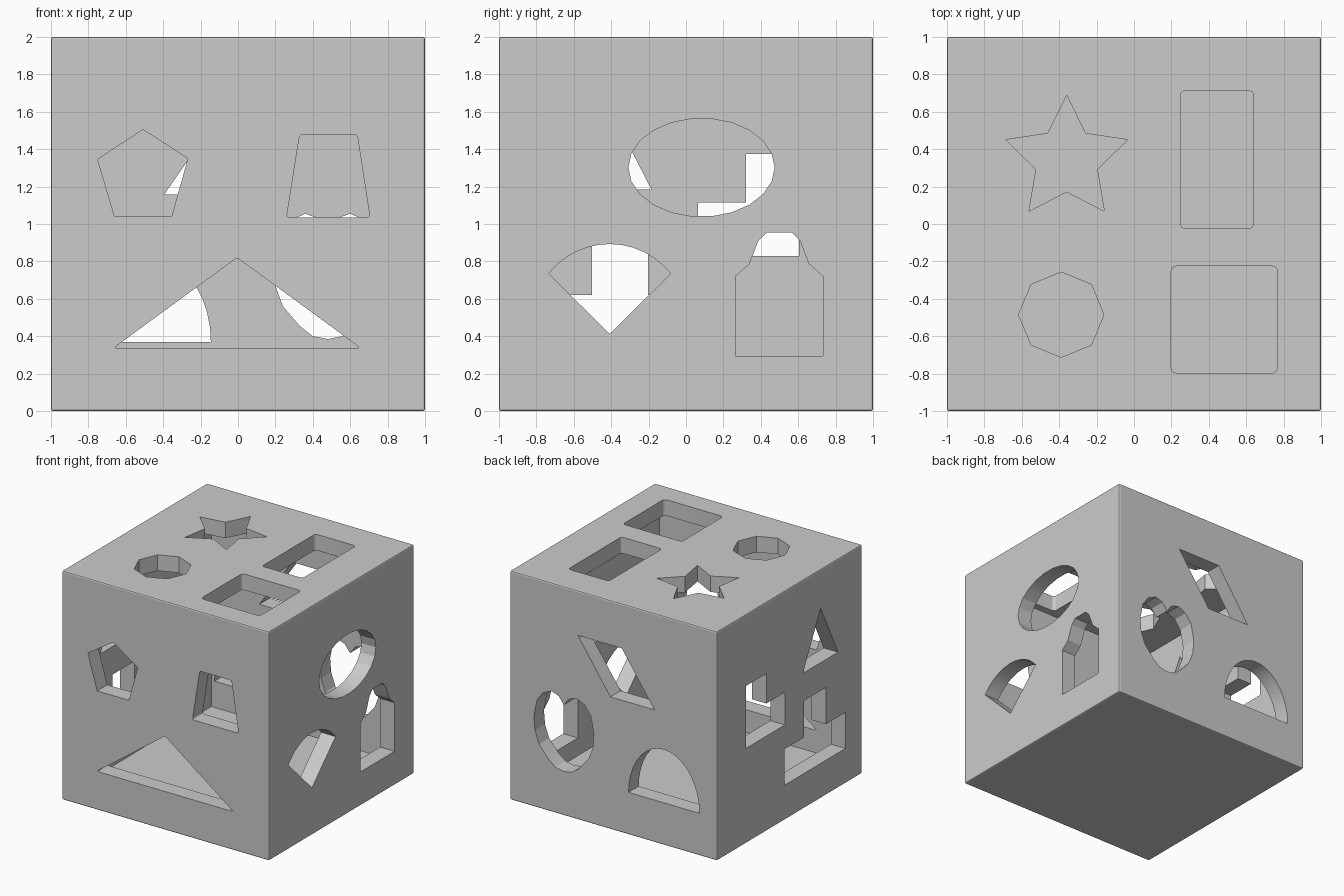
import bpy, bmesh, math
from mathutils import Vector

if "Cube" in bpy.data.objects:
    bpy.data.objects.remove(bpy.data.objects["Cube"])

T = 0.14  # wall thickness


def rounded(pts, r, n=4):
    """Round every corner of a polygon with a small curve."""
    out = []
    for i, p in enumerate(pts):
        p = Vector(p)
        a = p + (Vector(pts[i - 1]) - p).normalized() * r
        b = p + (Vector(pts[(i + 1) % len(pts)]) - p).normalized() * r
        for k in range(n + 1):
            t = k / n
            out.append(tuple(a * (1 - t) ** 2 + p * 2 * t * (1 - t) + b * t * t))
    return out


def rect(u0, u1, v0, v1):
    return [(u0, v0), (u1, v0), (u1, v1), (u0, v1)]


def arc(cu, cv, ru, rv, a0, a1, n):
    return [(cu + ru * math.cos(math.radians(a0 + (a1 - a0) * k / n)),
             cv + rv * math.sin(math.radians(a0 + (a1 - a0) * k / n))) for k in range(n + 1)]


def mirrored(half, c):
    """Close a half outline (offset, height) about the line u = c."""
    right = [(c + u, v) for u, v in half]
    left = [(c - u, v) for u, v in reversed(half) if u > 1e-6]
    return right + left


# where a wall-plane point (u, v) at depth w lies in space
WALLS = {
    "front": lambda u, v, w: (u, -w, v),
    "back": lambda u, v, w: (u, w, v),
    "right": lambda u, v, w: (w, u, v),
    "left": lambda u, v, w: (-w, u, v),
    "top": lambda u, v, w: (u, v, w + 1),
}


def prism(bm, wall, pts):
    f = WALLS[wall]
    lo = [bm.verts.new(f(u, v, 1 - T - 0.03)) for u, v in pts]
    hi = [bm.verts.new(f(u, v, 1.05)) for u, v in pts]
    bm.faces.new(lo)
    bm.faces.new(hi)
    for i in range(len(pts)):
        j = (i + 1) % len(pts)
        bm.faces.new((lo[i], lo[j], hi[j], hi[i]))


def make_object(name, bm):
    bmesh.ops.recalc_face_normals(bm, faces=bm.faces)
    me = bpy.data.meshes.new(name)
    bm.to_mesh(me)
    bm.free()
    ob = bpy.data.objects.new(name, me)
    bpy.context.collection.objects.link(ob)
    return ob


def box(name, size, bevel=0):
    bm = bmesh.new()
    bmesh.ops.create_cube(bm, size=size)
    bmesh.ops.translate(bm, verts=bm.verts, vec=(0, 0, 1))
    if bevel:
        bmesh.ops.bevel(bm, geom=bm.edges[:], offset=bevel, segments=2,
                        profile=0.5, affect='EDGES')
    return make_object(name, bm)


heart = [(0, .385), (.08, .40), (.15, .455), (.24, .56), (.28, .67), (.29, .79), (.26, .94),
         (.2, 1.02), (.12, 1.055), (.05, 1.03), (0, .965)]
bottle = [(.234, .295), (.234, .72), (.16, .785), (.13, .86), (.112, .91), (.066, .955)]
tee = [(.42, .305), (.42, .62), (.15, .62), (.15, .94)]
star = [(-.36 + r * math.cos(math.radians(90 + 36 * k)), .345 + r * math.sin(math.radians(90 + 36 * k)))
        for k in range(10) for r in [.172 if k % 2 else .342]]

HOLES = [
    # front: pentagon, trapezoid, wide triangle
    ("front", [(-.508, 1.505), (-.268, 1.35), (-.355, 1.04), (-.66, 1.04), (-.75, 1.345)]),
    ("front", rounded([(.26, 1.035), (.705, 1.035), (.637, 1.478), (.33, 1.478)], .02)),
    ("front", rounded([(-.665, .337), (.655, .337), (-.005, .82)], .02)),
    # right: oval, fan, bottle
    ("right", arc(.083, 1.302, .391, .263, 0, 360, 22)[:-1]),
    ("right", [(-.408, .413)] + arc(-.408, .478, .415, .415, 38.2, 141.8, 12)),
    ("right", mirrored(bottle, .498)),
    # top: star, octagon, two rounded rectangles
    ("top", star),
    ("top", arc(-.389, -.485, .228, .228, 90, 450, 8)[:-1]),
    ("top", rounded(rect(.248, .64, -.023, .712), .03)),
    ("top", rounded(rect(.198, .768, -.797, -.225), .035)),
    # back: parallelogram, heart, half round
    ("back", [(.345, 1.61), (-.08, 1.61), (-.395, 1.157), (.03, 1.157)]),
    ("back", mirrored(heart, .48)),
    ("back", arc(-.487, .37, .342, .465, 0, 180, 18)),
    # left: triangle, L shape, T shape
    ("left", [(-.67, 1.185), (-.185, 1.185), (-.43, 1.66)]),
    ("left", [(.065, .83), (.603, .83), (.603, 1.375), (.32, 1.375), (.32, 1.115), (.065, 1.115)]),
    ("left", mirrored(tee, -.352)),
]

# hollow cube body
body = box("sorter_box", 2, 0.012)
cavity = box("cavity_cutter", 2 - 2 * T)
bm = bmesh.new()
for wall, pts in HOLES:
    prism(bm, wall, pts)
holes = make_object("hole_cutter", bm)

# cut the cavity, then all the shaped holes
for cutter in (cavity, holes):
    cutter.hide_render = True
    mod = body.modifiers.new(cutter.name, 'BOOLEAN')
    mod.operation = 'DIFFERENCE'
    mod.solver = 'EXACT'
    mod.object = cutter
bpy.context.view_layer.objects.active = body
body.select_set(True)
for mod in list(body.modifiers):
    bpy.ops.object.modifier_apply(modifier=mod.name)
for cutter in (cavity, holes):
    bpy.data.objects.remove(cutter)

bpy.ops.object.shade_smooth_by_angle(angle=math.radians(15))
